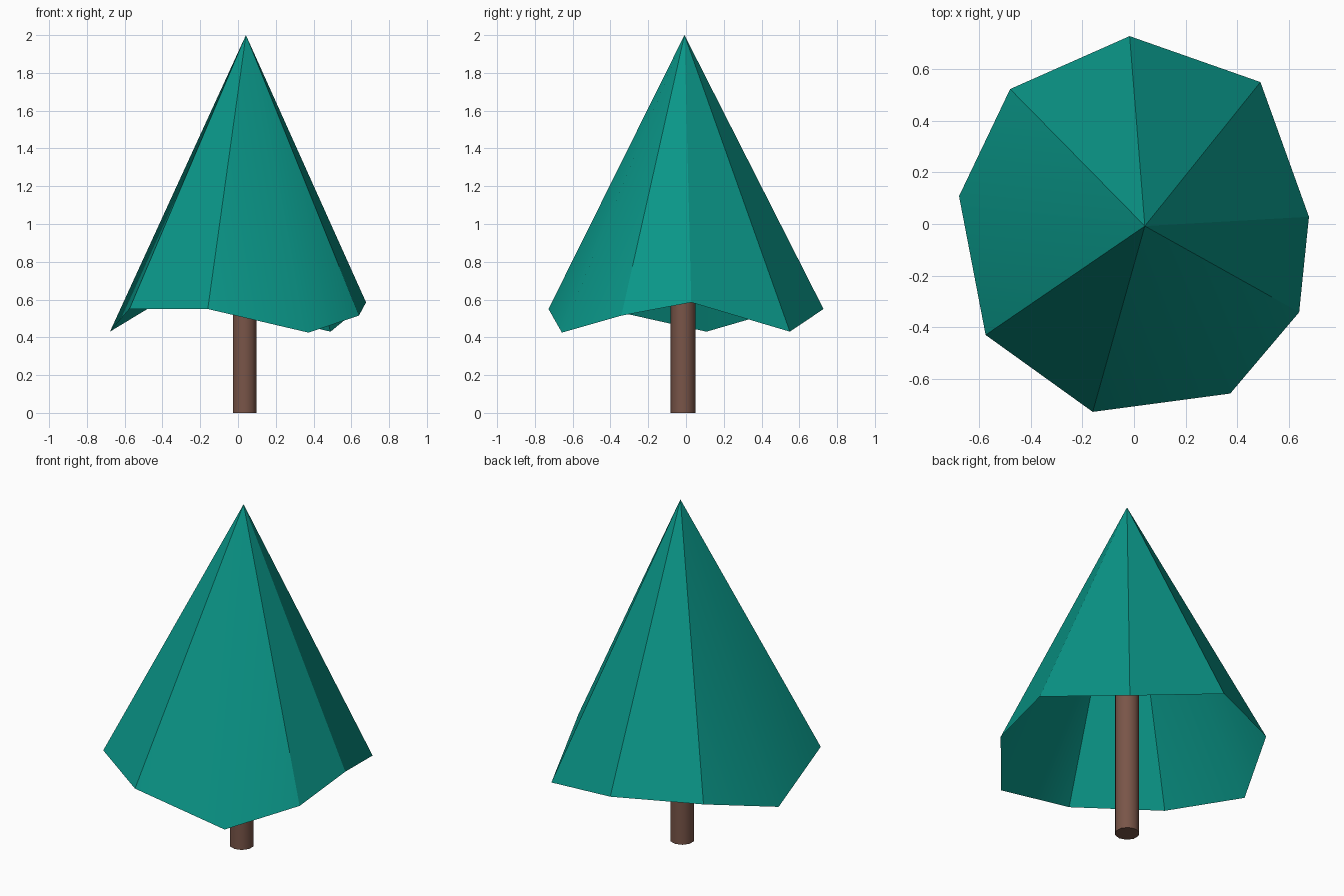
import bpy
import bmesh
import math
from mathutils import Matrix

if "Cube" in bpy.data.objects:
    bpy.data.objects.remove(bpy.data.objects["Cube"])


def make_material(name, rgb):
    mat = bpy.data.materials.new(name)
    mat.diffuse_color = (*rgb, 1.0)
    mat.use_nodes = True
    mat.node_tree.nodes["Principled BSDF"].inputs["Base Color"].default_value = mat.diffuse_color
    return mat


def make_object(name, bm, mat, angle):
    bmesh.ops.recalc_face_normals(bm, faces=bm.faces)
    mesh = bpy.data.meshes.new(name)
    bm.to_mesh(mesh)
    bm.free()
    mesh.materials.append(mat)
    obj = bpy.data.objects.new(name, mesh)
    bpy.context.collection.objects.link(obj)
    bpy.ops.object.select_all(action='DESELECT')
    obj.select_set(True)
    bpy.context.view_layer.objects.active = obj
    bpy.ops.object.shade_smooth_by_angle(angle=math.radians(angle))
    return obj


teal = make_material("teal leaves", (0.003, 0.305, 0.246))
brown = make_material("brown bark", (0.191, 0.091, 0.065))

# Foliage: open cone with an uneven nine-point rim
apex = (0.042, -0.008, 2.0)
rim = [(0.678, 0.028, 0.585), (0.49, 0.55, 0.43), (-0.017, 0.728, 0.55),
       (-0.48, 0.523, 0.55), (-0.678, 0.108, 0.43), (-0.575, -0.43, 0.55),
       (-0.16, -0.728, 0.55), (0.373, -0.657, 0.425), (0.64, -0.342, 0.515)]
bm = bmesh.new()
top = bm.verts.new(apex)
ring = [bm.verts.new(p) for p in rim]
for i, v in enumerate(ring):
    bm.faces.new((v, ring[(i + 1) % len(ring)], top))
make_object("foliage", bm, teal, 30)

# Trunk: round post running up inside the foliage
height = 1.0
bm = bmesh.new()
bmesh.ops.create_cone(bm, cap_ends=True, segments=10, radius1=0.066,
                      radius2=0.066, depth=height,
                      matrix=Matrix.Translation((0.035, -0.015, height / 2)))
make_object("trunk", bm, brown, 40)
